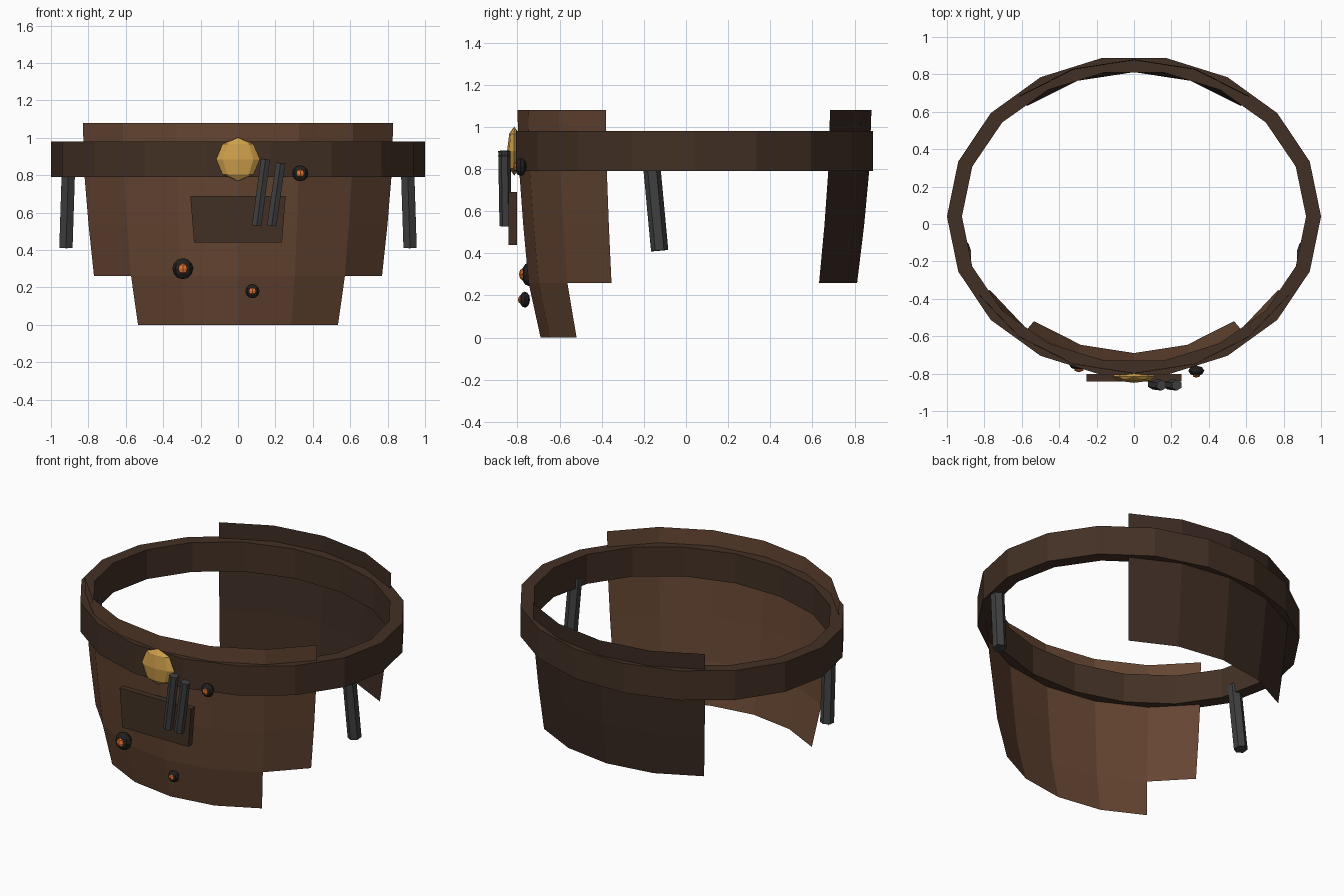
import bpy, bmesh, math
from mathutils import Vector

if "Cube" in bpy.data.objects:
    bpy.data.objects.remove(bpy.data.objects["Cube"])

CY = 0.04  # centre of the waist ellipse in y


def material(name, rgb):
    m = bpy.data.materials.new(name)
    m.diffuse_color = (*rgb, 1)
    m.use_nodes = True
    m.node_tree.nodes["Principled BSDF"].inputs["Base Color"].default_value = m.diffuse_color
    return m


LEATHER = material("leather", (0.13, 0.06, 0.032))
DARK = material("dark_leather", (0.055, 0.03, 0.018))
BACK = material("back_leather", (0.045, 0.024, 0.016))
IRON = material("iron", (0.05, 0.05, 0.052))
GOLD = material("brass", (0.62, 0.35, 0.07))
CHAR = material("char", (0.016, 0.014, 0.013))
EMBER = material("ember", (0.75, 0.16, 0.03))


def finish(name, bm, mat):
    me = bpy.data.meshes.new(name)
    bm.to_mesh(me)
    bm.free()
    me.materials.append(mat)
    ob = bpy.data.objects.new(name, me)
    bpy.context.collection.objects.link(ob)
    return ob


def oval(deg, rx, ry, z):
    a = math.radians(deg)
    return Vector((rx * math.cos(a), CY + ry * math.sin(a), z))


def panel(name, rows, middle, mat):
    """Curved sheet; rows are (z, rx, ry, half columns of the strip below)."""
    bm = bmesh.new()
    for (z0, rx0, ry0, n), (z1, rx1, ry1, _) in zip(rows, rows[1:]):
        for i in range(-n, n):
            a, b = middle + 20 * i, middle + 20 * (i + 1)
            bm.faces.new([bm.verts.new(p) for p in (
                oval(a, rx1, ry1, z1), oval(b, rx1, ry1, z1),
                oval(b, rx0, ry0, z0), oval(a, rx0, ry0, z0))])
    bmesh.ops.remove_doubles(bm, verts=bm.verts, dist=1e-4)
    return finish(name, bm, mat)


def ball(name, loc, size, seg, rings, mat):
    bm = bmesh.new()
    bmesh.ops.create_uvsphere(bm, u_segments=seg, v_segments=rings, radius=1)
    bmesh.ops.scale(bm, vec=size, verts=bm.verts)
    bmesh.ops.translate(bm, vec=loc, verts=bm.verts)
    return finish(name, bm, mat)


def bar(name, top, bottom, r):
    top, bottom = Vector(top), Vector(bottom)
    d = top - bottom
    bm = bmesh.new()
    bmesh.ops.create_cone(bm, cap_ends=True, segments=6, radius1=r, radius2=r, depth=d.length)
    ob = finish(name, bm, IRON)
    ob.location = (top + bottom) / 2
    ob.rotation_mode = 'QUATERNION'
    ob.rotation_quaternion = Vector((0, 0, 1)).rotation_difference(d)
    return ob


# leather sheets
panel("front_apron", [(1.08, .958, .84, 3), (.80, .948, .832, 3), (.53, .922, .812, 3),
                      (.26, .889, .787, 2), (0, .832, .73, 2)], -90, LEATHER)
panel("back_panel", [(1.08, .958, .84, 2), (.80, .948, .83, 2), (.53, .922, .805, 2),
                     (.26, .889, .772, 2)], 90, BACK)

# belt: 18-sided oval band with rectangular section
bm = bmesh.new()
section = [(1.0, .86, .79), (1.0, .86, .98), (.92, .782, .98), (.92, .782, .79)]
rings = [[bm.verts.new(oval(20 * i, *s)) for s in section] for i in range(18)]
for i in range(18):
    p, q = rings[i], rings[(i + 1) % 18]
    for k in range(4):
        j = (k + 1) % 4
        bm.faces.new((p[k], q[k], q[j], p[j]))
finish("belt", bm, DARK)

# buckle
ball("buckle", (0, -.815, .885), (.116, .034, .116), 8, 4, GOLD)

# pocket, slightly narrower at the bottom
bm = bmesh.new()
bmesh.ops.create_cube(bm, size=1)
for v in bm.verts:
    w = .51 if v.co.z > 0 else .47
    v.co = (v.co.x * w, -.823 + v.co.y * .04, .565 + v.co.z * .25)
finish("pocket", bm, DARK)

# tools tucked in the pocket
bar("pocket_tool_1", (.147, -.862, .885), (.1, -.856, .53), .029)
bar("pocket_tool_2", (.228, -.862, .865), (.18, -.856, .53), .029)

# tools hanging from the sides of the belt
for s, side in ((1, "right"), (-1, "left")):
    bar("hanging_tool_" + side, (s * .906, -.166, .85), (s * .92, -.125, .413), .041)

# burn marks with glowing cores
for i, (x, y, z, r) in enumerate([(-.295, -.745, .30, .056), (.077, -.765, .18, .038),
                                  (.333, -.785, .81, .043)]):
    ball(f"burn_mark_{i + 1}", (x, y, z), (r, r * .65, r), 8, 6, CHAR)
    ball(f"ember_{i + 1}", (x, y - r * .55, z), (r * .5, r * .3, r * .5), 6, 4, EMBER)
